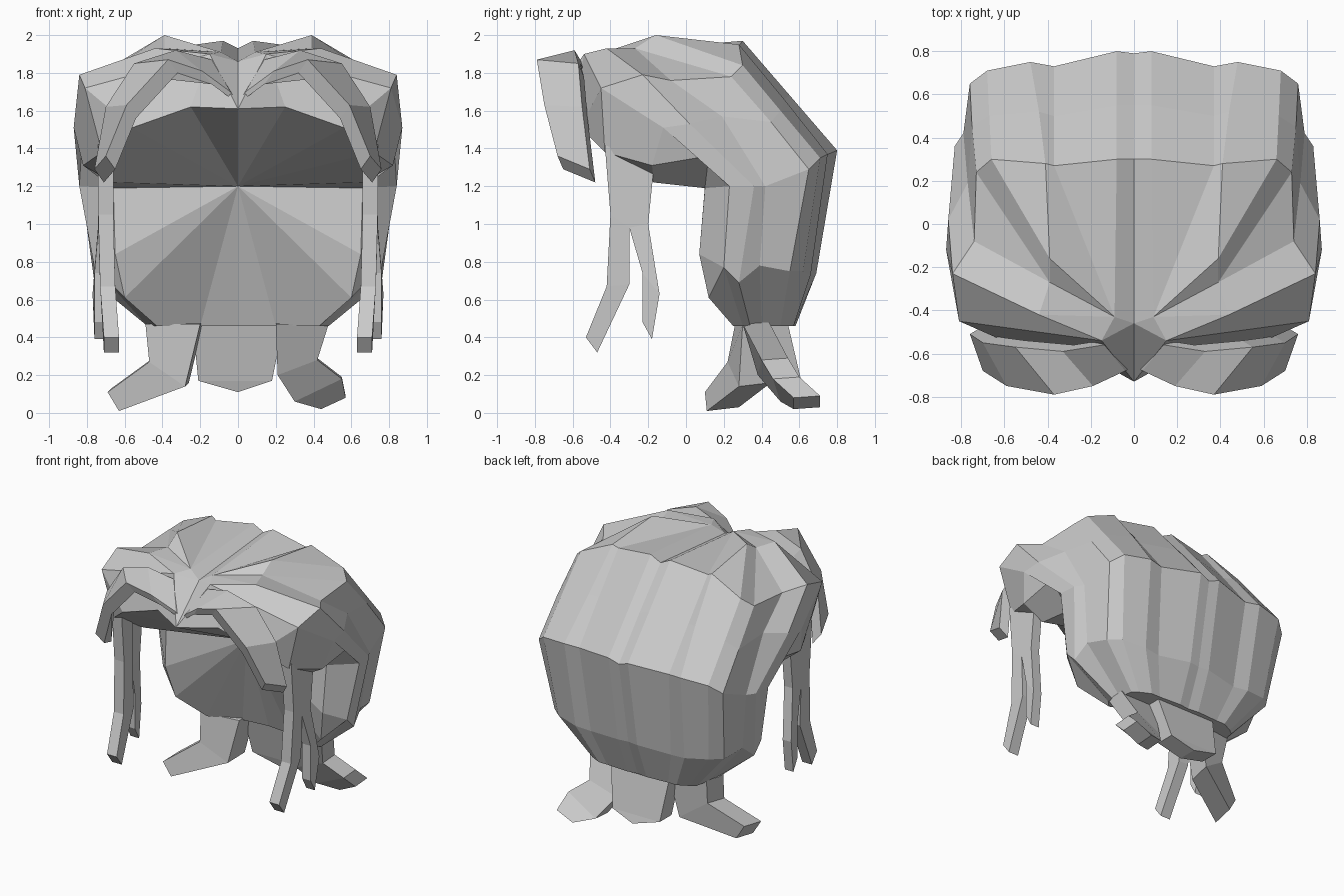
import bpy
import bmesh
from mathutils import Vector

cube = bpy.data.objects.get("Cube")
if cube:
    bpy.data.objects.remove(cube, do_unlink=True)

# One flat colour for the whole hairpiece
hair_grey = bpy.data.materials.new("hair_grey")
hair_grey.use_nodes = True
colour = (0.6, 0.6, 0.6, 1)
hair_grey.diffuse_color = colour
hair_grey.node_tree.nodes["Principled BSDF"].inputs["Base Color"].default_value = colour


def add_face(bm, points):
    """Add a polygon, skipping repeated corners."""
    corners = []
    for point in points:
        if tuple(point) not in corners:
            corners.append(tuple(point))
    if len(corners) > 2:
        bm.faces.new([bm.verts.new(corner) for corner in corners])


def loft(bm, first, second):
    """Bridge two polylines that have the same number of points."""
    for i in range(len(first) - 1):
        add_face(bm, (first[i], first[i + 1], second[i + 1], second[i]))


def finish(bm, name, mirrored):
    """Mirror, weld and store a mesh as a flat shaded object."""
    if mirrored:
        copy = bmesh.ops.duplicate(bm, geom=bm.verts[:] + bm.edges[:] + bm.faces[:])
        for item in copy["geom"]:
            if isinstance(item, bmesh.types.BMVert):
                item.co.x = -item.co.x
    bmesh.ops.remove_doubles(bm, verts=bm.verts[:], dist=0.001)
    bmesh.ops.recalc_face_normals(bm, faces=bm.faces[:])
    mesh = bpy.data.meshes.new(name)
    bm.to_mesh(mesh)
    bm.free()
    mesh.materials.append(hair_grey)
    obj = bpy.data.objects.new(name, mesh)
    bpy.context.scene.collection.objects.link(obj)


def strand(name, edge_a, edge_b, thickness, mirrored):
    """Build a four sided lock from two edge lines and a thickness vector."""
    bm = bmesh.new()
    depth = Vector(thickness)
    line_a = [Vector(p) for p in edge_a]
    line_b = [Vector(p) for p in edge_b]
    back_a = [p + depth for p in line_a]
    back_b = [p + depth for p in line_b]
    sides = (line_a, line_b, back_b, back_a)
    for i, side in enumerate(sides):
        loft(bm, side, sides[(i + 1) % len(sides)])
    for end in (0, -1):
        add_face(bm, [side[end] for side in sides])
    finish(bm, name, mirrored)


# Hair columns, each running from the parting over the crown to the nape
parting = (.09, -.43, 1.91)
peak = (.39, -.16, 2)
shoulder = (.39, -.27, 1.93)
tip = (0, -.73, 1.61)
apex = (0, .1, 1.2)
nape = (0, .36, .46)

middle = [(0, -.46, 1.86), (0, .3, 1.93), (0, .55, 1.65), (0, .79, 1.36), (0, .68, .74), (0, .57, .46)]
groove = [parting, (.08, .3, 1.97), (.08, .55, 1.68), (.08, .8, 1.39), (.08, .69, .74), (.08, .58, .46)]
inner = [parting, (.37, .27, 1.93), (.37, .5, 1.65), (.37, .73, 1.36), (.33, .65, .72), (.25, .57, .46)]
ridge = [peak, (.41, .28, 1.95), (.44, .52, 1.66), (.48, .75, 1.37), (.45, .66, .73), (.32, .57, .46)]
outer = [peak, (.66, .3, 1.84), (.67, .5, 1.6), (.68, .71, 1.35), (.62, .62, .75), (.4, .53, .46)]
corner = [shoulder, (.73, .24, 1.78), (.75, .45, 1.54), (.76, .65, 1.29), (.7, .55, .75), (.44, .5, .46)]
flank = [shoulder, (.74, -.08, 1.76), (.77, .19, 1.57), (.79, .42, 1.2), (.74, .39, .78), (.46, .4, .46)]
temple = [(.44, -.42, 1.93), (.84, -.23, 1.79), (.86, .02, 1.53), (.83, .36, 1.2), (.76, .28, .69), (.47, .34, .46)]
side = [(.15, -.54, 1.9), (.81, -.45, 1.72), (.87, -.12, 1.51), (.84, .23, 1.2), (.76, .2, .77), (.48, .3, .46)]

# Lower edge of the cap, the ledge inside it and the front edge of the back hair
brow = [(.25, -.59, 1.62), (.56, -.56, 1.51), (.72, -.43, 1.38)]
cap_edge = brow + [(.82, -.18, 1.31), (.83, .12, 1.36), side[3]]
ledge = brow + [(.66, -.17, 1.22), (.66, .1, 1.19), (.66, .1, 1.19)]
back_edge = [(.66, .1, 1.19), (.65, .07, .84), (.6, .12, .61), (.43, .25, .46)]

columns = [middle, groove, inner, ridge, outer, corner, flank, temple, side]
bm = bmesh.new()
for left, right in zip(columns, columns[1:]):
    loft(bm, left, right)

# Sides of the cap, its underside and the sides of the back hair
loft(bm, [side[i] for i in (0, 1, 1, 2, 2, 3)], cap_edge)
loft(bm, cap_edge, ledge)
loft(bm, [side[i] for i in (3, 4, 4, 5)], back_edge)

# Forehead faces around the parting
add_face(bm, (parting, peak, shoulder))
add_face(bm, (parting, shoulder, temple[0]))
add_face(bm, (parting, temple[0], side[0]))
add_face(bm, (middle[0], parting, side[0]))
add_face(bm, (middle[0], side[0], tip))
add_face(bm, (tip, side[0], brow[0]))

# Inside of the cap, a fan closing on one point
opening = [tip] + ledge[:-1] + back_edge[1:] + [(.2, .34, .46), nape]
for start, end in zip(opening, opening[1:]):
    add_face(bm, (start, end, apex))
add_face(bm, [column[-1] for column in columns] + opening[-3:])
finish(bm, "hair_cap", True)

# Curled fringe
strand("fringe",
       [(.14, -.56, 1.87), (.33, -.59, 1.92), (.55, -.57, 1.85), (.7, -.55, 1.62), (.76, -.51, 1.29)],
       [(.04, -.68, 1.7), (.19, -.75, 1.81), (.37, -.79, 1.87), (.59, -.75, 1.63), (.7, -.68, 1.36)],
       (-.05, .03, -.07), True)

# Side locks, splitting into a front and a rear point
strand("side_lock_front",
       [(.66, -.43, 1.42), (.66, -.4, 1.05), (.65, -.42, .67), (.63, -.53, .4)],
       [(.66, -.3, 1.36), (.66, -.3, .98), (.65, -.3, .68), (.63, -.47, .32)],
       (.08, 0, 0), True)
strand("side_lock_rear",
       [(.67, -.3, 1.36), (.67, -.3, .98), (.69, -.23, .74), (.69, -.23, .48)],
       [(.67, -.17, 1.3), (.67, -.2, 1), (.7, -.14, .63), (.69, -.18, .39)],
       (.07, 0, 0), True)

# Loose locks at the nape
strand("nape_lock_left",
       [(.2, .3, .47), (.21, .38, .2), (.3, .5, .06), (.44, .57, .02)],
       [(.48, .3, .47), (.42, .4, .28), (.55, .46, .18), (.57, .57, .08)],
       (0, .14, .01), False)
strand("nape_lock_right",
       [(-.2, .3, .47), (-.28, .28, .14), (-.63, .11, .01)],
       [(-.49, .26, .47), (-.47, .22, .27), (-.69, .1, .11)],
       (.02, .17, .02), False)
strand("nape_lock_middle",
       [(-.24, .4, .47), (-.21, .47, .17), (0, .49, .11)],
       [(.24, .4, .47), (.18, .47, .17), (0, .49, .11)],
       (0, .14, 0), False)
